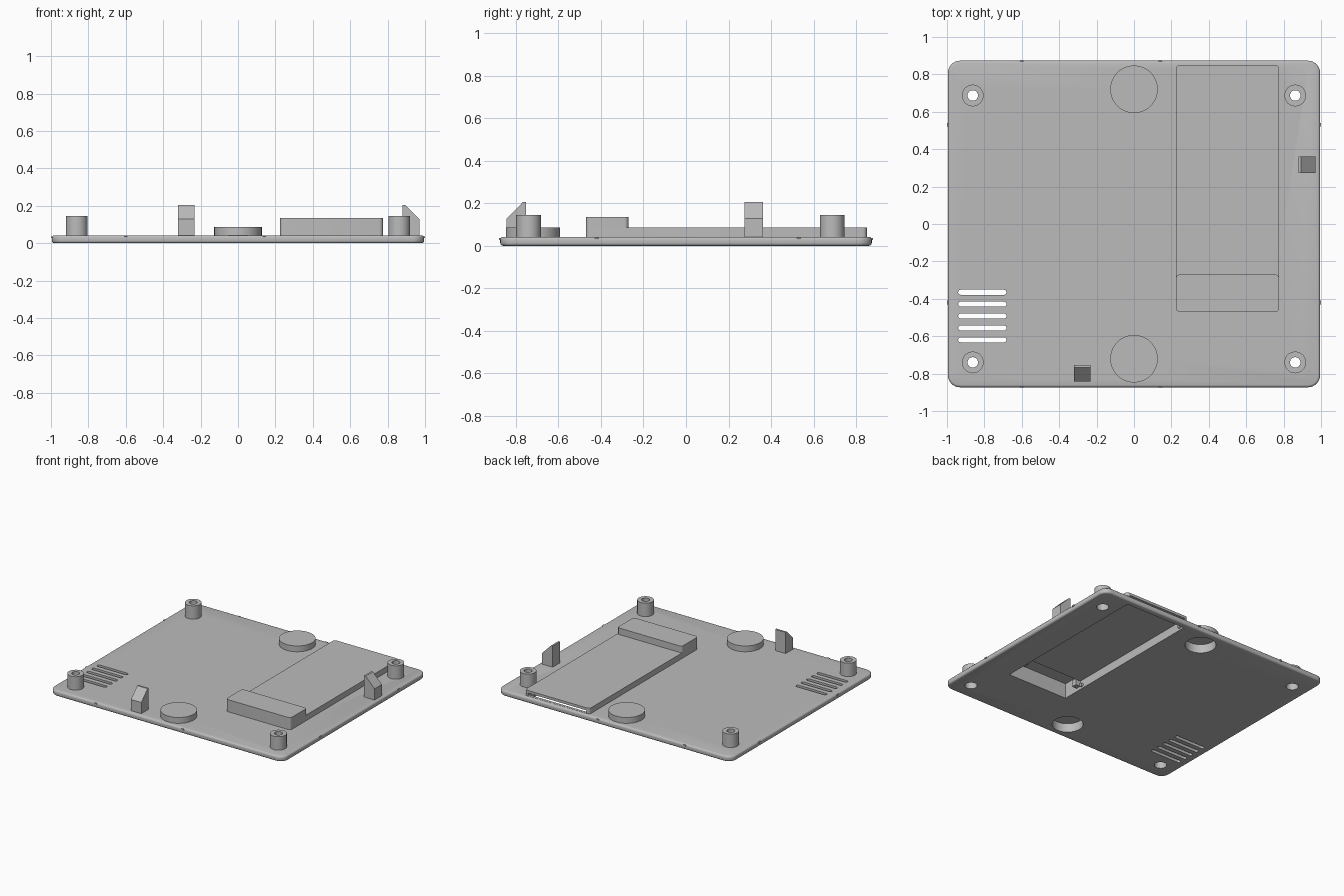
import bpy
import bmesh
from math import pi, cos, sin
from mathutils import Matrix

default = bpy.data.objects.get("Cube")
if default:
    bpy.data.objects.remove(default, do_unlink=True)

grey = bpy.data.materials.new("light_grey_plastic")
grey.use_nodes = True
COLOUR = (0.5, 0.5, 0.5, 1)
grey.diffuse_color = COLOUR
grey.node_tree.nodes["Principled BSDF"].inputs["Base Color"].default_value = COLOUR

TOP = 0.042      # upper face of the plate
ROOT = 0.02      # raised parts start inside the plate


def prism(name, points, z0, z1):
    """Extrude a flat outline upwards."""
    bm = bmesh.new()
    face = bm.faces.new([bm.verts.new((x, y, z0)) for x, y in points])
    new = bmesh.ops.extrude_face_region(bm, geom=[face])["geom"]
    verts = [v for v in new if isinstance(v, bmesh.types.BMVert)]
    bmesh.ops.translate(bm, verts=verts, vec=(0, 0, z1 - z0))
    bmesh.ops.recalc_face_normals(bm, faces=bm.faces)
    mesh = bpy.data.meshes.new(name)
    bm.to_mesh(mesh)
    bm.free()
    mesh.materials.append(grey)
    obj = bpy.data.objects.new(name, mesh)
    bpy.context.collection.objects.link(obj)
    return obj


def rounded(x0, x1, y0, y1, r, steps=6):
    corners = [(x1 - r, y1 - r), (x0 + r, y1 - r), (x0 + r, y0 + r), (x1 - r, y0 + r)]
    return [(cx + r * cos((q + i / steps) * pi / 2), cy + r * sin((q + i / steps) * pi / 2))
            for q, (cx, cy) in enumerate(corners) for i in range(steps + 1)]


def rect(x0, x1, y0, y1):
    return [(x0, y0), (x1, y0), (x1, y1), (x0, y1)]


def circle(x, y, r, n=40):
    return [(x + r * cos(2 * pi * i / n), y + r * sin(2 * pi * i / n)) for i in range(n)]


def apply_modifiers(obj):
    bpy.context.view_layer.update()
    evaluated = obj.evaluated_get(bpy.context.evaluated_depsgraph_get())
    mesh = bpy.data.meshes.new_from_object(evaluated)
    obj.modifiers.clear()
    obj.data = mesh


def cut(obj, cutters):
    for cutter in cutters:
        mod = obj.modifiers.new("cut", "BOOLEAN")
        mod.operation = "DIFFERENCE"
        mod.solver = "EXACT"
        mod.object = cutter
    apply_modifiers(obj)


# Base plate with softened rim
plate = prism("base_plate", rounded(-0.995, 0.995, -0.873, 0.873, 0.065, 8), 0, TOP)
bevel = plate.modifiers.new("rim", "BEVEL")
bevel.width = 0.013
bevel.segments = 3
bevel.limit_method = "ANGLE"
bevel.angle_limit = 1.0
apply_modifiers(plate)

# Battery bay: low tray and taller block at its front end
tray = prism("battery_bay", rounded(0.225, 0.775, -0.47, 0.85, 0.02), ROOT, 0.085)
block = prism("battery_bay_block", rounded(0.225, 0.775, -0.47, -0.27, 0.02), ROOT, 0.135)
bay_cutters = [prism("cutter_bay", rect(0.245, 0.755, -0.45, 0.83), -0.1, 0.066),
               prism("cutter_block", rect(0.245, 0.755, -0.45, -0.29), -0.11, 0.115)]
slot = prism("cutter_back_slot", rect(0.25, 0.75, 0.8, 0.95), TOP + 0.001, 0.065)
cut(tray, bay_cutters + [slot])
cut(block, bay_cutters)

# Round foot cups, hollow from below
cup_cutters = []
for side, y in (("front", -0.72), ("back", 0.72)):
    cup = prism(side + "_foot_cup", circle(0, y, 0.127, 56), ROOT, 0.087)
    cutter = prism("cutter_cup", circle(0, y, 0.108, 56), -0.1, 0.067)
    cut(cup, [cutter])
    cup_cutters.append(cutter)

# Screw posts, counterbored from below
post_cutters = []
for sx, xname in ((-1, "right"), (1, "left")):
    for y, yname in ((-0.74, "front"), (0.687, "back")):
        x = sx * 0.862
        post = prism(f"{yname}_{xname}_screw_post", circle(x, y, 0.058), ROOT, 0.145)
        bore = prism("cutter_bore", circle(x, y, 0.043), -0.1, 0.09)
        hole = prism("cutter_hole", circle(x, y, 0.028), -0.11, 0.2)
        cut(post, [bore, hole])
        post_cutters += [bore, hole]

# Vent slots
vent_cutters = []
for i in range(5):
    y = -0.365 - 0.0635 * i
    vent_cutters.append(prism("cutter_vent", rounded(-0.94, -0.682, y - 0.0135, y + 0.0135, 0.0134), -0.1, 0.1))

cutters = bay_cutters + cup_cutters + post_cutters + vent_cutters
cut(plate, cutters)
for c in cutters + [slot]:
    bpy.data.objects.remove(c, do_unlink=True)


# Snap hooks: outline in (outward, up), swept sideways
def hook(name, x, y, angle):
    profile = [(0, ROOT), (0.09, ROOT), (0.09, 0.128), (0.014, 0.205), (0, 0.205)]
    obj = prism(name, profile, -0.044, 0.044)
    obj.data.transform(Matrix.Translation((x, y, 0)) @ Matrix.Rotation(angle, 4, "Z")
                       @ Matrix.Rotation(pi / 2, 4, "X"))
    return obj


hooks = [hook("front_snap_hook", -0.276, -0.753, -pi / 2),
         hook("left_snap_hook", 0.88, 0.318, 0)]

# Small catches around the rim
for s in (-1, 1):
    for x in (-0.6, 0.14):
        prism("rim_catch", rect(x - 0.01, x + 0.01, s * 0.873 - 0.005, s * 0.873 + 0.005), 0.027, 0.037)
    for y in (-0.42, 0.53):
        prism("rim_catch", rect(s * 0.995 - 0.005, s * 0.995 + 0.005, y - 0.01, y + 0.01), 0.027, 0.037)

# Pivot pegs and stop inside the battery bay
for y in (-0.27, 0.79):
    for s in (-1, 1):
        peg = prism("bay_peg", circle(0, 0, 0.013, 16), -0.01, 0.01)
        peg.data.transform(Matrix.Translation((0.5 + s * 0.25, y, 0.025)) @ Matrix.Rotation(pi / 2, 4, "Y"))
for s in (-1, 1):
    prism("bay_stop", rect(0.5 + s * 0.235 - 0.02, 0.5 + s * 0.235 + 0.02, -0.33, -0.29), 0.025, 0.075)

# Smooth curved walls, keep edges crisp
bpy.ops.object.select_all(action="DESELECT")
for obj in bpy.context.collection.objects:
    if obj.type == "MESH" and obj.data.materials and obj.data.materials[0] == grey:
        obj.select_set(True)
        bpy.context.view_layer.objects.active = obj
bpy.ops.object.shade_smooth_by_angle(angle=0.6)
